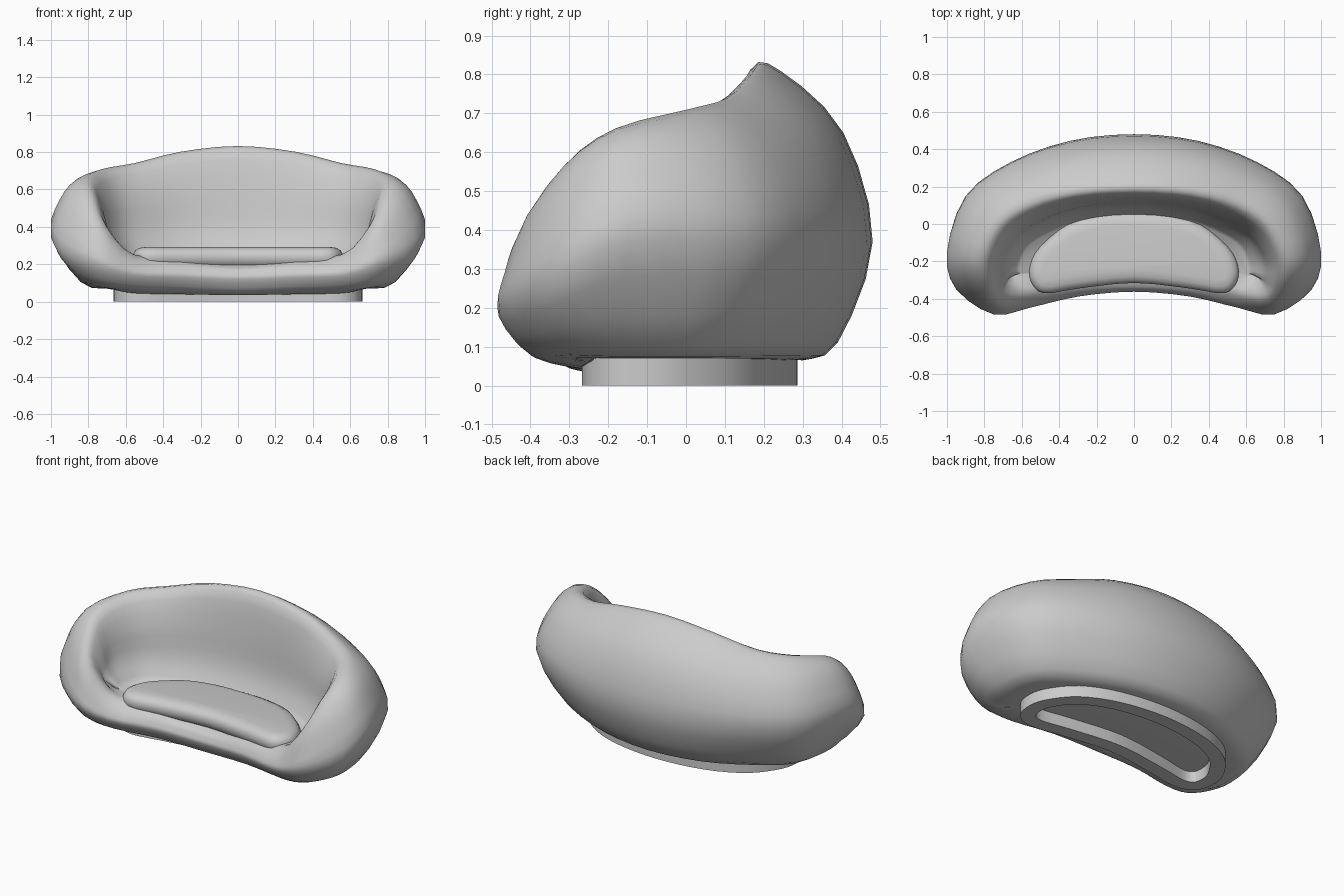
import bpy, bmesh, math
from mathutils import Vector

if "Cube" in bpy.data.objects:
    bpy.data.objects.remove(bpy.data.objects["Cube"])


def spline(pts, n, closed):
    """Catmull-Rom curve through pts with n steps per span."""
    m, out = len(pts), []
    get = (lambda i: pts[i % m]) if closed else (lambda i: pts[max(0, min(m - 1, i))])
    for i in range(m if closed else m - 1):
        a, b, c, d = (get(i + k) for k in (-1, 0, 1, 2))
        for s in range(n):
            t = s / n
            out.append(0.5 * (2 * b + (c - a) * t + (2 * a - 5 * b + 4 * c - d) * t * t
                              + (3 * b - a - 3 * c + d) * t ** 3))
    return out if closed else out + [pts[-1].copy()]


def mirrored(half):
    """Right half (back centre to front centre) completed to a closed ring."""
    return half + [Vector((-p.x, p.y, p.z)) for p in reversed(half[1:-1])]


def loft(name, rings, closed=False, angle=60):
    bm = bmesh.new()
    vs = [[bm.verts.new(p) for p in r] for r in rings]
    n = len(rings[0])
    pairs = list(zip(vs, vs[1:])) + ([(vs[-1], vs[0])] if closed else [])
    for a, b in pairs:
        for i in range(n):
            j = (i + 1) % n
            bm.faces.new((a[i], a[j], b[j], b[i]))
    if not closed:
        bm.faces.new(vs[0])
        bm.faces.new(vs[-1])
    bmesh.ops.recalc_face_normals(bm, faces=bm.faces)
    me = bpy.data.meshes.new(name)
    bm.to_mesh(me)
    bm.free()
    ob = bpy.data.objects.new(name, me)
    bpy.context.collection.objects.link(ob)
    bpy.ops.object.select_all(action='DESELECT')
    ob.select_set(True)
    bpy.context.view_layer.objects.active = ob
    bpy.ops.object.shade_smooth_by_angle(angle=math.radians(angle))
    return ob


def inset(outline, d, z):
    """Outline moved inward by d at height z."""
    n, out = len(outline), []
    for i, p in enumerate(outline):
        t = (outline[(i + 1) % n] - outline[i - 1]).normalized()
        out.append(Vector((p.x + t.y * d, p.y - t.x * d, z)))
    return out


def outline(half, n=4):
    return spline(mirrored([Vector((x, y, 0)) for x, y in half]), n, True)


# Body: widest outline (x, y) and the inward direction at each station
stations = [(0, .48, 0, -1), (.34, .445, -.12, -1), (.66, .33, -.43, -.9),
            (.9, .15, -.77, -.64), (1, -.15, -1, -.16), (.95, -.35, -1, .25),
            (.75, -.48, -.42, .9), (.56, -.445, -.1, 1), (.3, -.385, -.1, 1), (0, -.36, 0, 1)]
# Cross-sections (inward offset, z): underside, outer wall, rim, inner wall, seat
sections = {
    0: [(.18, .065), (.09, .11), (0, .37), (.075, .65), (.235, .808), (.315, .812), (.355, .6), (.38, .38), (.44, .25)],
    3: [(.27, .07), (.14, .105), (0, .37), (.06, .57), (.16, .68), (.26, .70), (.335, .54), (.365, .37), (.43, .25)],
    4: [(.32, .07), (.16, .105), (0, .37), (.05, .55), (.13, .645), (.225, .65), (.285, .52), (.32, .36), (.40, .25)],
    5: [(.31, .07), (.15, .10), (0, .27), (.05, .46), (.12, .55), (.19, .56), (.245, .45), (.28, .33), (.35, .25)],
    6: [(.25, .06), (.09, .09), (0, .2), (.015, .29), (.05, .38), (.1, .41), (.15, .36), (.19, .29), (.24, .25)],
    7: [(.17, .045), (.06, .07), (0, .14), (.005, .18), (.03, .215), (.06, .24), (.09, .25), (.12, .25), (.16, .25)],
    9: [(.10, .035), (.04, .055), (0, .12), (.005, .15), (.02, .175), (.05, .19), (.07, .2), (.09, .2), (.11, .2)],
}
keys = sorted(sections)
half_columns = []
for i, (x, y, dx, dy) in enumerate(stations):
    lo = max(k for k in keys if k <= i)
    hi = min(k for k in keys if k >= i)
    w = 0 if hi == lo else 0.5 - 0.5 * math.cos(math.pi * (i - lo) / (hi - lo))
    d = Vector((dx, dy)).normalized()
    col = []
    for (o1, z1), (o2, z2) in zip(sections[lo], sections[hi]):
        o = o1 + (o2 - o1) * w
        col.append(Vector((x + d.x * o, y + d.y * o, z1 + (z2 - z1) * w)))
    half_columns.append(spline(col, 3, False))
rings = [spline(mirrored([c[k] for c in half_columns]), 3, True)
         for k in range(len(half_columns[0]))]
loft("sofa_body", rings)

# Seat cushion
cushion = outline([(0, .06), (.18, .05), (.35, 0), (.5, -.12), (.555, -.22),
                   (.55, -.31), (.48, -.37), (.3, -.345), (0, -.315)], 3)
profile = [(.04, .18), (.01, .2), (0, .23), (0, .255), (.012, .275), (.035, .288), (.07, .293)]
loft("seat_cushion", [inset(cushion, d, z) for d, z in profile])

# Hollow plinth
base = outline([(0, .287), (.3, .25), (.52, .15), (.64, 0), (.665, -.12),
                (.63, -.22), (.52, -.268), (.3, -.235), (0, -.2)])
loft("plinth", [inset(base, d, z) for d, z in ((0, 0), (0, .075), (.085, .075), (.085, 0))],
     closed=True, angle=30)
